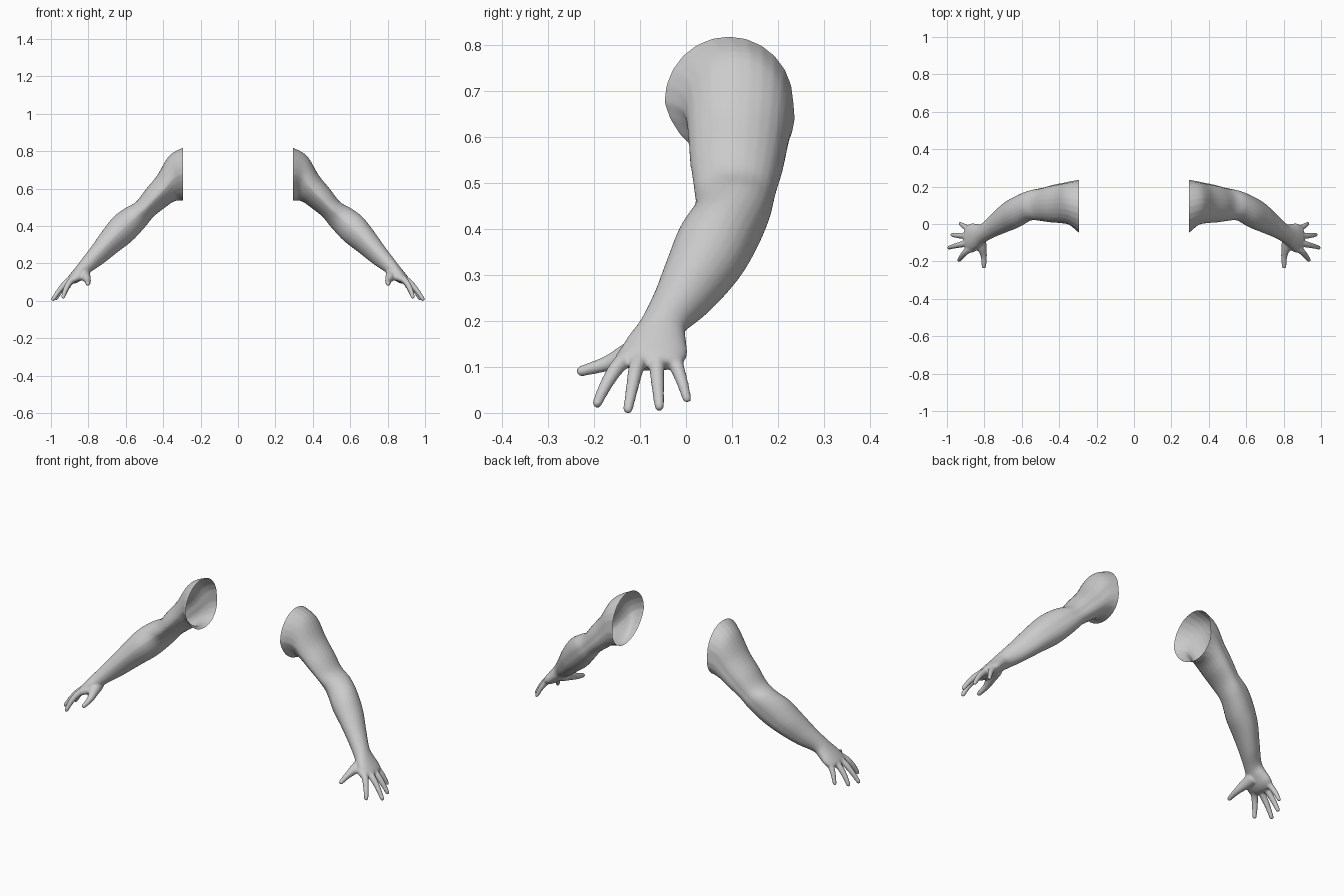
import bpy, bmesh
from math import sin, cos, pi, sqrt
from mathutils import Vector

if "Cube" in bpy.data.objects:
    bpy.data.objects.remove(bpy.data.objects["Cube"])

bm = bmesh.new()
SEG = 24


def smooth_rows(rows, n):
    """Catmull-Rom interpolation of rows of numbers."""
    out = []
    for i in range(len(rows) - 1):
        a, b = rows[max(i - 1, 0)], rows[i]
        c, d = rows[i + 1], rows[min(i + 2, len(rows) - 1)]
        for k in range(n):
            t = k / n
            out.append([0.5 * (2 * q + (r - p) * t + (2 * p - 5 * q + 4 * r - s) * t * t
                               + (3 * q - p - 3 * r + s) * t ** 3)
                        for p, q, r, s in zip(a, b, c, d)])
    return out + [list(rows[-1])]


def loft(rings):
    """Skin closed rings and cap both ends."""
    vs = [[bm.verts.new(p) for p in ring] for ring in rings]
    for a, b in zip(vs, vs[1:]):
        for i in range(len(a)):
            j = (i + 1) % len(a)
            bm.faces.new((a[i], a[j], b[j], b[i]))
    bm.faces.new(vs[0][::-1])
    bm.faces.new(vs[-1])


def finger(rows):
    """Tapered tube with a rounded tip; rows are x, y, z, radius."""
    rows = smooth_rows(rows, 5)
    end = Vector(rows[-1][:3])
    way = (end - Vector(rows[-2][:3])).normalized()
    r = rows[-1][3]
    for h in (0.4, 0.7, 0.9, 0.98):
        rows.append([*(end + way * r * h), r * sqrt(1 - h * h)])
    rings = []
    for i, row in enumerate(rows):
        t = Vector(rows[min(i + 1, len(rows) - 1)][:3]) - Vector(rows[max(i - 1, 0)][:3])
        u = t.cross(Vector((1, 0, 0.3))).normalized()
        w = t.cross(u).normalized()
        rings.append([Vector(row[:3]) + row[3] * (u * cos(2 * pi * k / 14) + w * sin(2 * pi * k / 14))
                      for k in range(14)])
    loft(rings)


# Arm and palm sections: upper x,z, lower x,z, front y, back y, backward shift of underside
sections = [
    (.265, .830, .265, .545, -.065, .236, .030),
    (.297, .826, .295, .543, -.046, .233, .030),
    (.370, .782, .318, .546, -.006, .224, .034),
    (.432, .680, .352, .535, .004, .214, .036),
    (.493, .605, .393, .505, .008, .204, .036),
    (.545, .538, .450, .460, .016, .190, .030),
    (.606, .503, .498, .402, .018, .180, .022),
    (.668, .455, .565, .330, -.018, .154, .018),
    (.727, .380, .640, .272, -.045, .116, .016),
    (.782, .302, .717, .211, -.072, .057, .010),
    (.835, .232, .780, .168, -.102, .003, 0),
    (.862, .196, .813, .140, -.128, .000, 0),
    (.888, .164, .848, .112, -.144, .003, 0),
    (.908, .138, .878, .100, -.138, -.008, 0),
    (.912, .124, .892, .104, -.120, -.025, 0),
]
rings = []
for ux, uz, lx, lz, f, b, s in smooth_rows(sections, 5):
    ring = []
    for k in range(SEG):
        c, d = cos(2 * pi * k / SEG), sin(2 * pi * k / SEG)
        ring.append(((ux + lx) / 2 + c * (ux - lx) / 2,
                     (f + b) / 2 + d * (b - f) / 2 + s * max(-c, 0),
                     (uz + lz) / 2 + c * (uz - lz) / 2))
    rings.append(ring)
loft(rings)

# Four fingers
finger([(.865, -.118, .140, .020), (.900, -.150, .108, .017), (.922, -.175, .068, .014), (.935, -.193, .030, .011)])
finger([(.875, -.092, .137, .020), (.918, -.108, .106, .017), (.956, -.117, .064, .014), (.988, -.126, .018, .011)])
finger([(.875, -.060, .137, .020), (.914, -.063, .106, .017), (.948, -.061, .064, .014), (.972, -.058, .023, .011)])
finger([(.865, -.030, .140, .019), (.894, -.020, .110, .016), (.915, -.008, .075, .013), (.929, .002, .040, .010)])
# Thumb and its fleshy base
finger([(.826, -.070, .156, .034), (.815, -.120, .138, .027), (.803, -.172, .116, .017), (.803, -.227, .100, .012)])
# Web between thumb and index finger
finger([(.835, -.105, .146, .024), (.855, -.125, .136, .022), (.875, -.138, .126, .017)])

bmesh.ops.recalc_face_normals(bm, faces=bm.faces)
mesh = bpy.data.meshes.new("arms")
bm.to_mesh(mesh)
bm.free()
arms = bpy.data.objects.new("arms", mesh)
bpy.context.collection.objects.link(arms)
bpy.context.view_layer.objects.active = arms
arms.select_set(True)

# Fuse palm and fingers into one skin
remesh = arms.modifiers.new("fuse", 'REMESH')
remesh.mode = 'VOXEL'
remesh.voxel_size = 0.005
soft = arms.modifiers.new("soften", 'SMOOTH')
soft.factor = 0.5
soft.iterations = 6
for m in ("fuse", "soften"):
    bpy.ops.object.modifier_apply(modifier=m)

# Flat open cut at the shoulder
bm = bmesh.new()
bm.from_mesh(arms.data)
bmesh.ops.bisect_plane(bm, geom=bm.verts[:] + bm.edges[:] + bm.faces[:],
                       plane_co=(.295, 0, 0), plane_no=(1, 0, 0), clear_inner=True)
# Rest the fingertips on the ground
low = min(v.co.z for v in bm.verts)
for v in bm.verts:
    v.co.z -= low
bm.to_mesh(arms.data)
bm.free()

# Opposite arm
mirror = arms.modifiers.new("mirror", 'MIRROR')
mirror.use_mirror_merge = False
bpy.ops.object.modifier_apply(modifier="mirror")
bpy.ops.object.shade_smooth()
